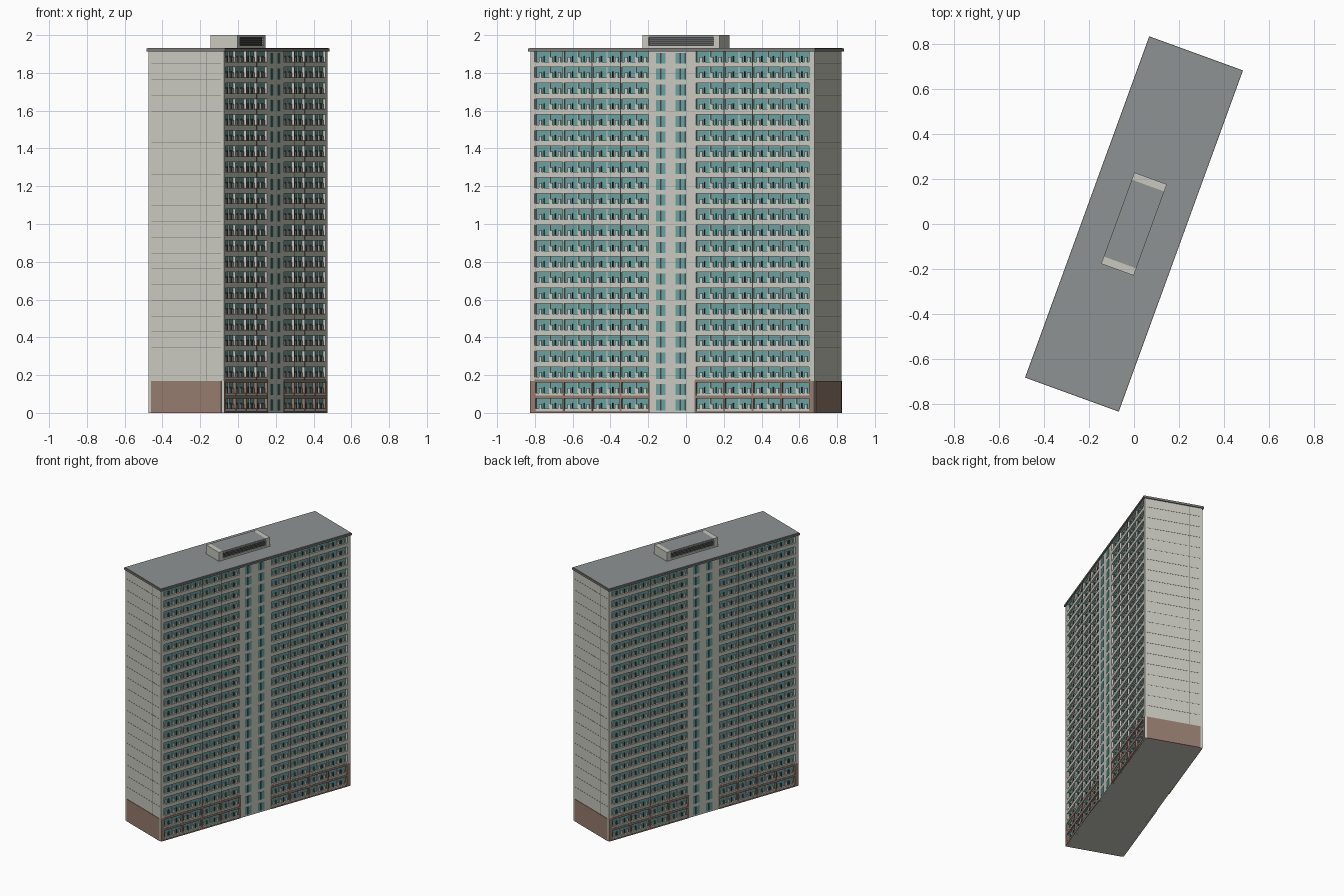
import bpy, bmesh, math
from mathutils import Matrix

if "Cube" in bpy.data.objects:
    bpy.data.objects.remove(bpy.data.objects["Cube"], do_unlink=True)


def material(name, r, g, b):
    m = bpy.data.materials.new(name)
    m.use_nodes = True
    m.diffuse_color = (r, g, b, 1)
    bsdf = m.node_tree.nodes["Principled BSDF"]
    bsdf.inputs["Base Color"].default_value = (r, g, b, 1)
    bsdf.inputs["Roughness"].default_value = 0.8
    return m


WALL = material("pale concrete", 0.58, 0.58, 0.52)
GLASS = material("teal glass", 0.14, 0.36, 0.36)
BRICK = material("brown brick", 0.30, 0.20, 0.155)
ROOF = material("roof grey", 0.27, 0.29, 0.29)
TRIM = material("trim grey", 0.20, 0.20, 0.19)
DARK = material("dark metal", 0.06, 0.065, 0.065)

TURN = math.radians(-20)
FLOORS, PITCH = 23, 1.92 / 23
SILL, HEAD = 0.022, 0.077       # window opening above each floor line
GLAZE, FACE = 0.198, 0.212      # depth of glass and of outer wall
LENGTH = 0.80                   # half length of the block
CORNER, STAIR = 0.775, 0.13     # limits of the glazed bays
BAYS = 4
BAY = (CORNER - STAIR) / BAYS


class Part:
    """Collects boxes into one object; paired boxes repeat on the opposite side."""

    def __init__(self, name, mat):
        self.name, self.mat, self.bm = name, mat, bmesh.new()

    def box(self, x0, x1, y0, y1, z0, z1, paired=True):
        mat = Matrix.LocRotScale(((x0 + x1) / 2, (y0 + y1) / 2, (z0 + z1) / 2), None,
                                 (x1 - x0, y1 - y0, z1 - z0))
        bmesh.ops.create_cube(self.bm, size=1, matrix=mat)
        if paired:
            half_turn = Matrix.Rotation(math.pi, 4, 'Z')
            bmesh.ops.create_cube(self.bm, size=1, matrix=half_turn @ mat)

    def finish(self):
        mesh = bpy.data.meshes.new(self.name)
        self.bm.to_mesh(mesh)
        self.bm.free()
        mesh.materials.append(self.mat)
        obj = bpy.data.objects.new(self.name, mesh)
        obj.rotation_euler.z = TURN
        bpy.context.collection.objects.link(obj)


# Main block and corner piers
core = Part("main_block", WALL)
core.box(-0.195, 0.195, -LENGTH, LENGTH, 0, 1.92, False)
for s in (-1, 1):
    a, b = sorted((s * CORNER, s * LENGTH))
    core.box(0.19, FACE, a, b, 0, 1.92)
core.finish()

# Glass sheets behind the bays
glass = Part("bay_glass", GLASS)
for s in (-1, 1):
    a, b = sorted((s * STAIR, s * CORNER))
    glass.box(0.19, GLAZE, a, b, 0.01, 1.915)
glass.finish()

# Floor bands, bay dividers, window mullions and balcony panels
bands = Part("floor_bands", WALL)
brick_bands = Part("brick_bands", BRICK)
dividers = Part("bay_dividers", WALL)
brick_dividers = Part("brick_dividers", BRICK)
panels = Part("balcony_panels", WALL)
posts = Part("balcony_posts", DARK)
for s in (-1, 1):
    a, b = sorted((s * STAIR, s * CORNER))
    for f in range(FLOORS + 1):
        z = f * PITCH
        low, high = max(0, z + HEAD - PITCH), min(1.92, z + SILL)
        bands.box(0.19, FACE, a, b, low, high)
        if f in (1, 2):
            brick_bands.box(0.2, FACE + 0.003, a, b, low, low + 0.016)
    brick_bands.box(0.2, FACE + 0.003, a, b, 0, 0.01)
    for i in range(BAYS + 1):
        y = s * (STAIR + i * BAY)
        brick_dividers.box(0.19, FACE + 0.002, y - 0.005, y + 0.005, 0, 0.17)
        dividers.box(0.19, FACE - 0.001, y - 0.004, y + 0.004, 0.17, 1.92)
        if i in (1, 2):
            posts.box(0.2, FACE + 0.001, y - 0.002, y + 0.002, 0.17, 1.915)
    for f in range(FLOORS):
        z0, z1 = f * PITCH + SILL, f * PITCH + HEAD
        mid = z0 + 0.026
        for i in range(BAYS):
            y = s * (STAIR + (i + 0.5) * BAY)
            panels.box(0.195, 0.204, y - 0.003, y + 0.003, z0, z1)
            for k in (-0.32, 0.06, 0.34):
                p = y + k * BAY
                panels.box(0.195, 0.206, p - 0.008, p + 0.008, z0, mid)
            for k in (-0.2, 0.2):
                p = y + k * BAY
                posts.box(0.195, 0.207, p - 0.002, p + 0.002, z0, mid + 0.005)
for part in (bands, brick_bands, dividers, brick_dividers, panels, posts):
    part.finish()

# Stair bay with two columns of windows
stair = Part("stair_wall", WALL)
stair.box(0.19, FACE, -STAIR, STAIR, 0, 1.92)
stair.finish()
stair_glass = Part("stair_windows", GLASS)
stair_bars = Part("stair_window_bars", DARK)
for f in range(FLOORS):
    z = f * PITCH + 0.012
    for y in (-0.064, 0.046):
        stair_glass.box(FACE - 0.002, FACE + 0.001, y - 0.027, y + 0.027, z, z + 0.058)
        stair_bars.box(FACE - 0.002, FACE + 0.003, y - 0.004, y + 0.004, z, z + 0.058)
stair_glass.finish()
stair_bars.finish()

# End walls: brick base, slab joints and a vertical seam
base = Part("brick_base", BRICK)
base.box(-0.197, 0.197, LENGTH - 0.002, LENGTH + 0.003, 0, 0.17)
for s in (-1, 1):
    a, b = sorted((s * CORNER, s * LENGTH))
    base.box(FACE - 0.002, FACE + 0.002, a, b, 0, 0.17)
base.finish()
joints = Part("end_wall_joints", TRIM)
for f in range(3, FLOORS):
    z = f * PITCH + 0.01
    joints.box(-0.195, 0.195, LENGTH - 0.002, LENGTH + 0.001, z, z + 0.0022)
joints.box(-0.116, -0.114, LENGTH - 0.002, LENGTH + 0.001, 0.17, 1.915)
joints.finish()

# Roof slab with a trim edge
edge = Part("roof_edge", TRIM)
edge.box(-0.222, 0.222, -0.808, 0.808, 1.914, 1.928, False)
edge.finish()
roof = Part("roof_deck", ROOF)
roof.box(-0.217, 0.217, -0.803, 0.803, 1.92, 1.932, False)
roof.finish()

# Rooftop plant room with louvred sides
W, L = 0.077, 0.216
room = Part("plant_room", WALL)
room.box(-W + 0.012, W - 0.012, -L, L, 1.93, 1.992, False)
room.box(-W, W, L - 0.034, L, 1.93, 2.0)
room.box(W - 0.014, W, -L, L, 1.93, 1.945)
room.box(W - 0.014, W, -L, L, 1.988, 1.998)
room.finish()
lid = Part("plant_room_roof", ROOF)
lid.box(-W, W, -L + 0.034, L - 0.034, 1.99, 1.9995, False)
lid.finish()
louvres = Part("louvre_recess", DARK)
louvres.box(W - 0.014, W - 0.008, -L + 0.034, L - 0.034, 1.945, 1.988)
louvres.finish()
slats = Part("louvre_slats", TRIM)
for i in range(4):
    z = 1.951 + i * 0.01
    slats.box(W - 0.01, W - 0.003, -L + 0.034, L - 0.034, z, z + 0.003)
slats.finish()
